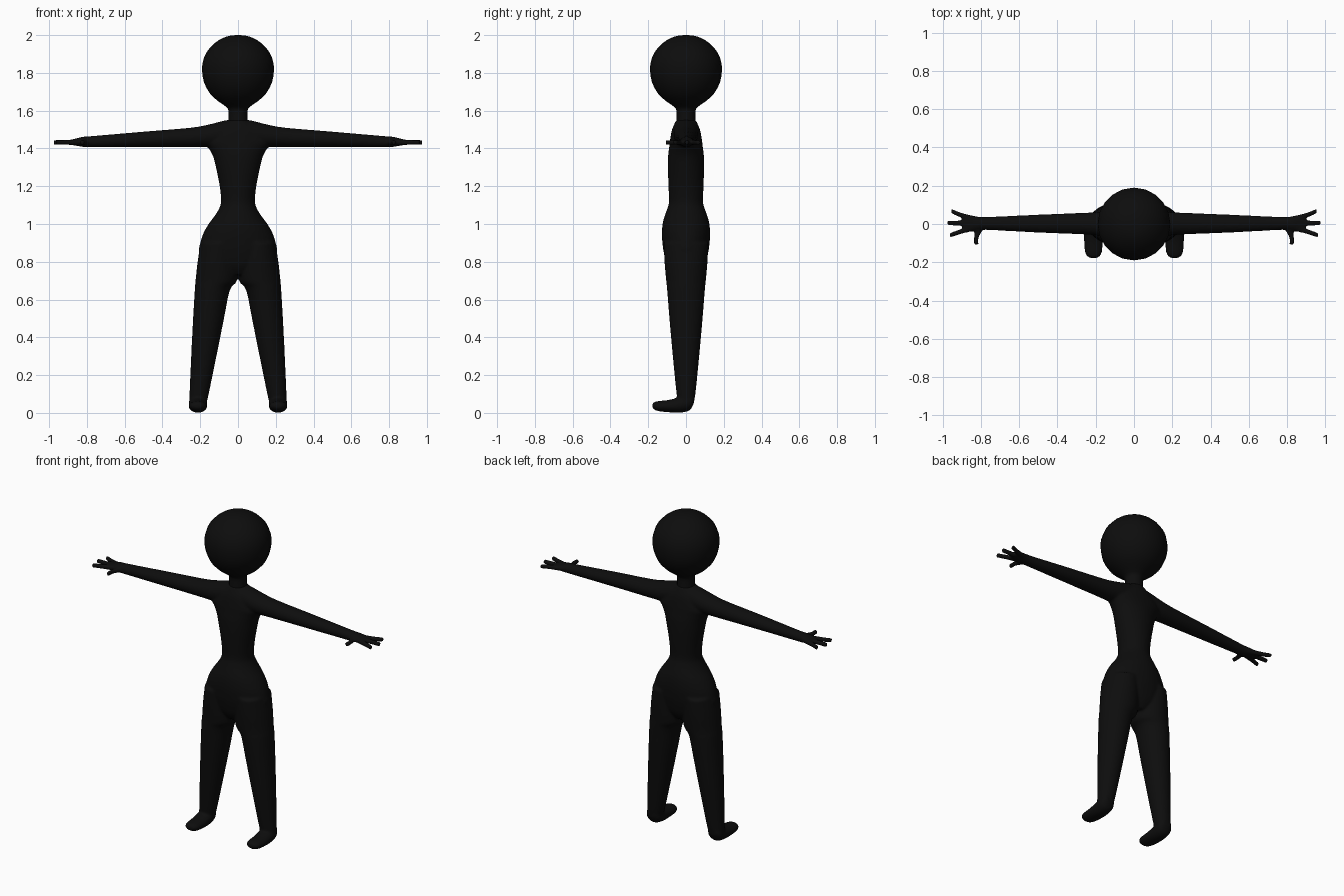
import bpy, bmesh, math
from mathutils import Vector

# plain black skin
skin = bpy.data.materials.new("black_skin")
skin.diffuse_color = (0.004, 0.004, 0.004, 1)

PLANES = {"x": ((0, 1, 0), (0, 0, 1)), "y": ((1, 0, 0), (0, 0, 1)), "z": ((1, 0, 0), (0, 1, 0))}


def refine(rows, steps):
    """Catmull-Rom interpolation through the section rows."""
    out = []
    for i in range(len(rows) - 1):
        p0, p1, p2, p3 = (rows[max(0, min(len(rows) - 1, i + k))] for k in (-1, 0, 1, 2))
        for s in range(steps):
            t = s / steps
            out.append([0.5 * (2 * b + (c - a) * t + (2 * a - 5 * b + 4 * c - d) * t * t
                               + (3 * b - a - 3 * c + d) * t ** 3)
                        for a, b, c, d in zip(p0, p1, p2, p3)])
    return out + [list(rows[-1])]


def loft(bm, axis, rows, side=1, sides=32, steps=4):
    """Skin ellipses (x, y, z, half width, half depth) set across the axis."""
    u, v = (Vector(a) for a in PLANES[axis])
    rings = []
    for x, y, z, ru, rv in refine(rows, steps):
        ring = []
        for k in range(sides):
            a = 2 * math.pi * k / sides
            p = Vector((x, y, z)) + u * ru * math.cos(a) + v * rv * math.sin(a)
            ring.append(bm.verts.new((p.x * side, p.y, p.z)))
        rings.append(ring)
    for a, b in zip(rings, rings[1:]):
        for k in range(sides):
            j = (k + 1) % sides
            bm.faces.new((a[k], a[j], b[j], b[k]))
    bm.faces.new(rings[0])
    bm.faces.new(rings[-1])


def finish(bm, name):
    bmesh.ops.recalc_face_normals(bm, faces=bm.faces[:])
    for f in bm.faces:
        f.smooth = True
    me = bpy.data.meshes.new(name)
    bm.to_mesh(me)
    bm.free()
    me.materials.append(skin)
    ob = bpy.data.objects.new(name, me)
    bpy.context.collection.objects.link(ob)
    return ob


# head and neck, one round profile (z, radius)
bm = bmesh.new()
profile = [(1.50, .05), (1.56, .05), (1.60, .051), (1.62, .062), (1.65, .105), (1.69, .148),
           (1.75, .180), (1.81, .190), (1.86, .186), (1.91, .166), (1.955, .127),
           (1.985, .08), (1.997, .04), (2.0, .004)]
loft(bm, "z", [(0, 0, z, r, r) for z, r in profile], sides=20, steps=2)
finish(bm, "head_and_neck")

# torso (z, half width, half depth)
bm = bmesh.new()
torso = [(.73, .06, .07), (.78, .15, .10), (.85, .205, .118), (.90, .200, .125), (.95, .184, .128),
         (1.0, .156, .124), (1.04, .126, .114), (1.08, .101, .100), (1.12, .090, .090),
         (1.2, .097, .093), (1.3, .117, .096), (1.36, .133, .095), (1.40, .155, .09),
         (1.44, .18, .085), (1.50, .13, .074), (1.55, .05, .052)]
loft(bm, "z", [(0, 0, z, w, d) for z, w, d in torso])

for s in (-1, 1):
    # leg: (z, inner x, outer x, half depth)
    leg = [(.90, .01, .198, .118), (.80, .0, .214, .114), (.70, .006, .225, .105), (.65, .043, .229, .10),
           (.5, .074, .238, .088), (.3, .114, .248, .070), (.1, .155, .257, .050), (.05, .166, .259, .038)]
    loft(bm, "z", [(.5 * (a + b), 0, z, .5 * (b - a), d) for z, a, b, d in leg], s)
    # foot: (y, centre z, half width, half height)
    foot = [(.043, .075, .025, .02), (.02, .056, .045, .042), (-.03, .043, .049, .042),
            (-.09, .036, .049, .033), (-.145, .036, .045, .027), (-.168, .037, .034, .02),
            (-.178, .038, .018, .01)]
    loft(bm, "y", [(.212, y, z, w, h) for y, z, w, h in foot], s)
    # arm and palm: (x, bottom z, top z, centre y, half depth)
    arm = [(.0, 1.41, 1.55, 0, .065), (.06, 1.41, 1.55, 0, .066), (.15, 1.408, 1.528, 0, .064),
           (.25, 1.408, 1.510, .002, .057), (.5, 1.408, 1.489, .002, .047), (.77, 1.406, 1.466, .003, .034),
           (.82, 1.408, 1.462, .003, .037), (.86, 1.415, 1.452, .003, .044), (.895, 1.42, 1.445, .003, .036)]
    loft(bm, "x", [(x, y, .5 * (a + b), d, .5 * (b - a)) for x, a, b, y, d in arm], s)
    # three fingers and a thumb
    for y0, x1, y1 in ((.032, .955, .068), (.004, .977, .006), (-.026, .965, -.060)):
        loft(bm, "x", [(.85, y0, 1.432, .014, .015), (.90, y0 + .35 * (y1 - y0), 1.432, .014, .014),
                       (x1, y1, 1.432, .013, .013)], s, 12)
    loft(bm, "y", [(.80, 0, 1.432, .018, .016), (.815, -.045, 1.432, .018, .014),
                   (.824, -.07, 1.432, .013, .013), (.824, -.108, 1.432, .013, .013)], s, 12)

# fuse everything into one soft skin
body = finish(bm, "body")
rm = body.modifiers.new("fuse", "REMESH")
rm.mode = "VOXEL"
rm.voxel_size = 0.007
rm.use_smooth_shade = True
sm = body.modifiers.new("soften", "SMOOTH")
sm.factor = 0.5
sm.iterations = 6
